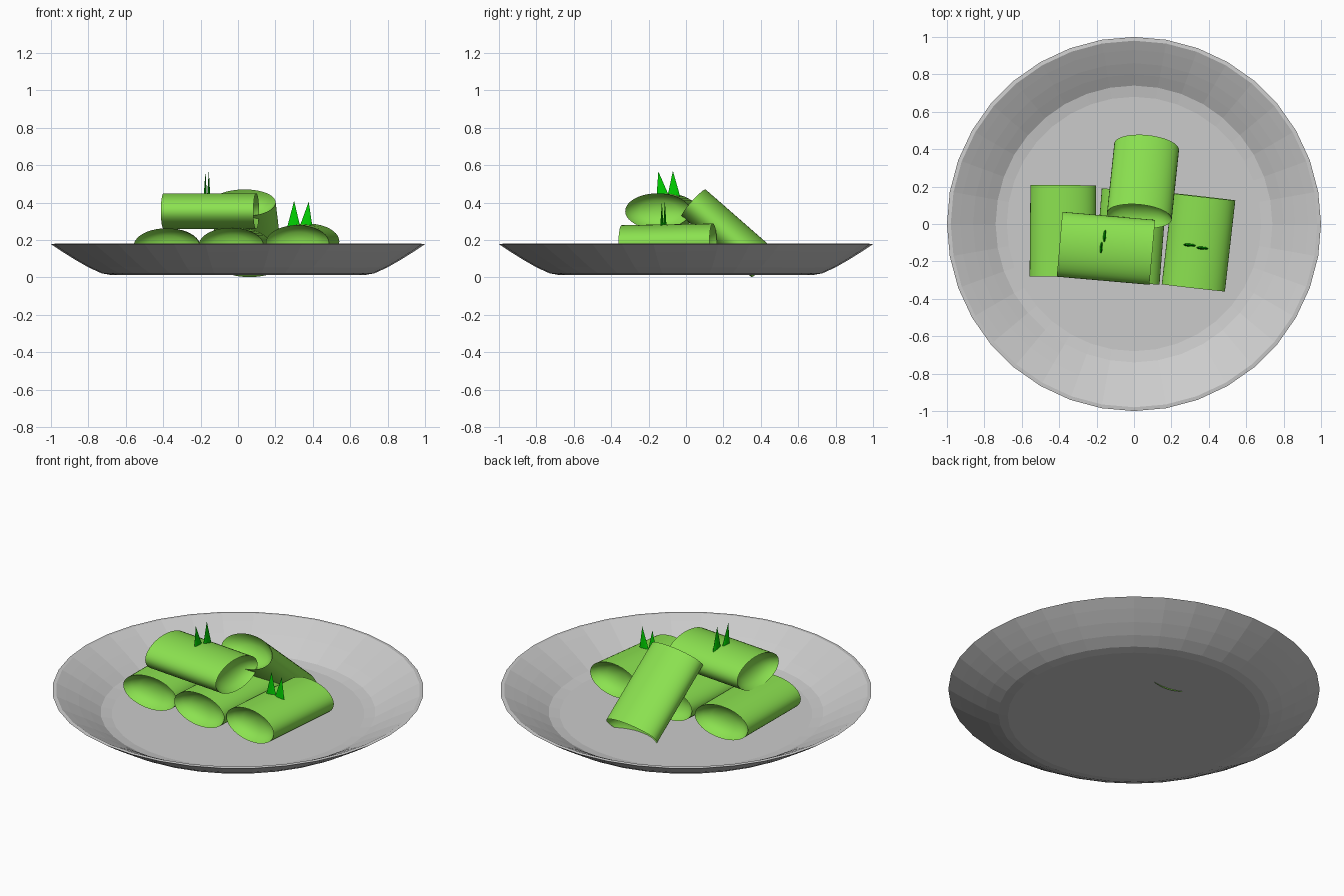
import bpy, bmesh
from math import radians, pi, sin, cos
from mathutils import Matrix, Vector

if "Cube" in bpy.data.objects:
    bpy.data.objects.remove(bpy.data.objects["Cube"])


def material(name, color):
    m = bpy.data.materials.new(name)
    m.diffuse_color = color
    m.use_nodes = True
    m.node_tree.nodes["Principled BSDF"].inputs["Base Color"].default_value = m.diffuse_color
    return m


ROLL = material("roll_green", (0.26, 0.76, 0.08, 1))
LEAF = material("leaf_green", (0.0, 0.62, 0.0, 1))


def add_object(name, bm, mat=None, smooth=False):
    bmesh.ops.recalc_face_normals(bm, faces=bm.faces)
    mesh = bpy.data.meshes.new(name)
    bm.to_mesh(mesh)
    bm.free()
    ob = bpy.data.objects.new(name, mesh)
    bpy.context.collection.objects.link(ob)
    if mat:
        mesh.materials.append(mat)
    if smooth:
        bpy.ops.object.select_all(action='DESELECT')
        ob.select_set(True)
        bpy.context.view_layer.objects.active = ob
        bpy.ops.object.shade_smooth_by_angle(angle=radians(40))
    return ob


# Lathe a closed profile of (radius, height) around z
def lathe(profile, sides):
    bm = bmesh.new()
    rings = [[bm.verts.new((r * cos(2 * pi * i / sides), r * sin(2 * pi * i / sides), z))
              for i in range(sides)] for r, z in profile]
    for a, b in zip(rings, rings[1:]):
        for i in range(sides):
            j = (i + 1) % sides
            bm.faces.new((a[i], a[j], b[j], b[i]))
    bm.faces.new(rings[0])
    bm.faces.new(rings[-1])
    return bm


# Plate: faceted, curved wall and narrow rim
add_object("plate", lathe(
    [(0.68, 0.013), (0.73, 0.022), (0.80, 0.054), (0.87, 0.094), (0.94, 0.138), (1.0, 0.178),
     (0.98, 0.180), (0.93, 0.155), (0.86, 0.118), (0.80, 0.084), (0.74, 0.048), (0.68, 0.038)], 36))


# Roll: flattened cylinder along y, with dished ends
def roll(name, center, yaw, pitch=0, length=0.49, width=0.348, height=0.191):
    half = [(0.5, 0.5), (0.475, 0.475), (0.42, 0.43), (0.3, 0.38), (0.1, 0.355)]
    bm = lathe([(r, -z) for r, z in reversed(half)] + half, 40)
    bm.transform(Matrix.Translation(center) @ Matrix.Rotation(radians(yaw), 4, 'Z')
                 @ Matrix.Rotation(radians(pitch), 4, 'X')
                 @ Matrix.Diagonal((width, length, height, 1)) @ Matrix.Rotation(radians(90), 4, 'X'))
    add_object(name, bm, ROLL, True)


# Leaf: thin flattened spike from base to tip
def leaf(name, base, tip, yaw, width=0.072):
    bm = bmesh.new()
    bmesh.ops.create_cone(bm, cap_ends=True, segments=12, radius1=0.5, radius2=0, depth=1)
    bm.transform(Matrix.Rotation(radians(yaw), 4, 'Z') @ Matrix.Diagonal((width, 0.018, 1, 1)))
    base, tip = Vector(base), Vector(tip)
    for v in bm.verts:
        t = v.co.z + 0.5
        v.co = base.lerp(tip, t) + Vector((v.co.x, v.co.y, 0))
    add_object(name, bm, LEAF, True)


roll("left_roll", (-0.38, -0.037, 0.167), -0.5, width=0.352)
roll("middle_roll", (-0.018, -0.067, 0.17), -4.5)
roll("right_roll", (0.345, -0.098, 0.188), -6.5, 1, width=0.34)
roll("top_roll", (-0.15, -0.13, 0.354), 85, length=0.497)
roll("leaning_roll", (0.048, 0.227, 0.236), -6, -41, length=0.495)

leaf("top_leaf_a", (-0.157, -0.065, 0.425), (-0.156, -0.07, 0.57), 85)
leaf("top_leaf_b", (-0.175, -0.122, 0.425), (-0.174, -0.148, 0.567), 85)
leaf("right_leaf_a", (0.298, -0.113, 0.265), (0.30, -0.113, 0.41), -5)
leaf("right_leaf_b", (0.363, -0.129, 0.265), (0.378, -0.129, 0.405), -5)
